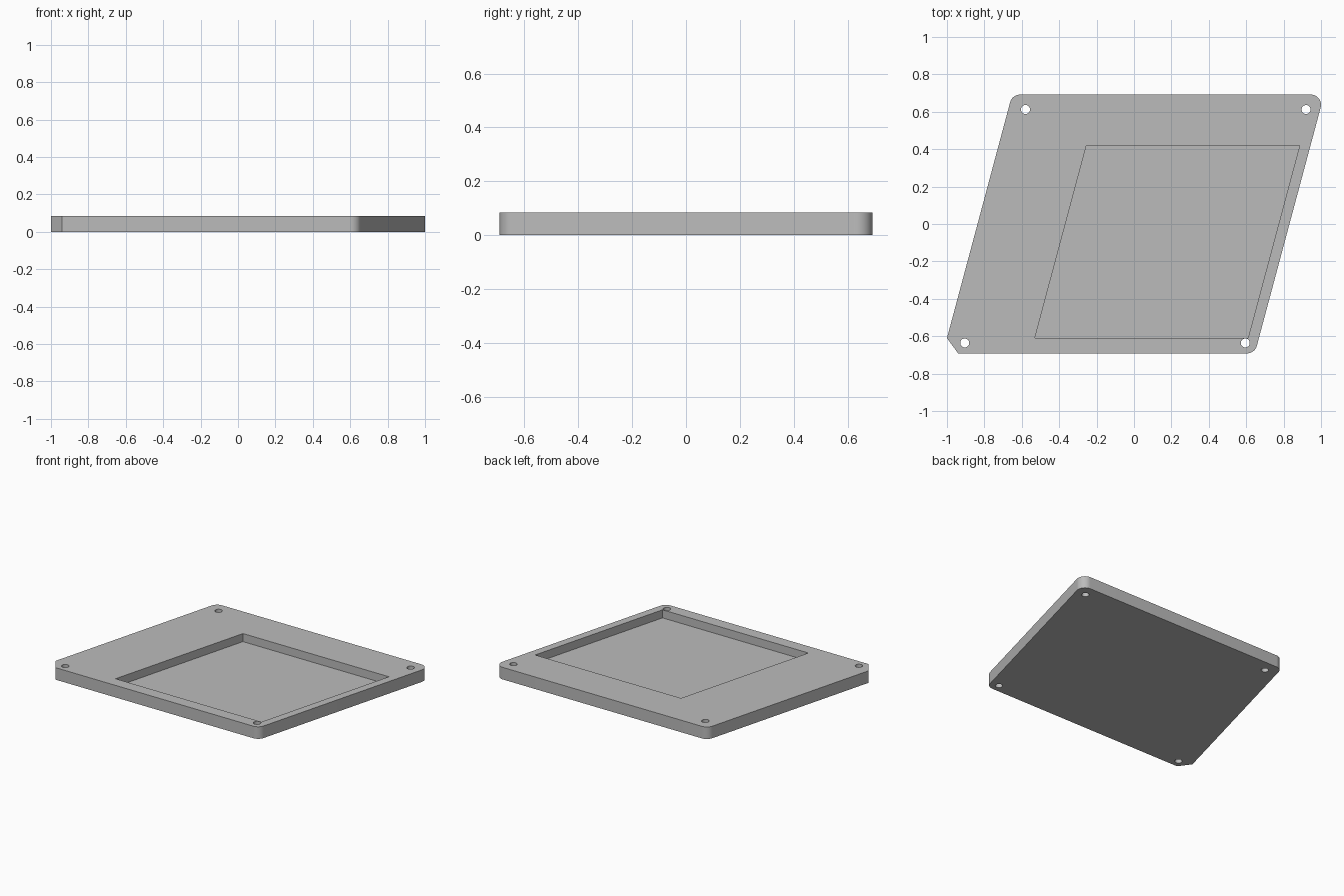
import bpy, bmesh, math
from mathutils import Vector

cube = bpy.data.objects.get("Cube")
if cube:
    bpy.data.objects.remove(cube, do_unlink=True)

THICK, FLOOR = 0.085, 0.028
SHEAR = math.tan(math.radians(15))
HALF_Y, RADIUS = 0.692, 0.055

grey = bpy.data.materials.new("plain grey")
grey.use_nodes = True
grey.diffuse_color = (0.5, 0.5, 0.5, 1)
grey.node_tree.nodes["Principled BSDF"].inputs["Base Color"].default_value = (0.5, 0.5, 0.5, 1)


def arc(cx, cy, r, start, end, steps):
    """Points along an arc, angles in degrees."""
    angles = [math.radians(start + (end - start) * i / steps) for i in range(steps + 1)]
    return [(cx + r * math.cos(a), cy + r * math.sin(a)) for a in angles]


def prism(name, outline, z0, z1):
    """Extrude a closed outline between two heights."""
    bm = bmesh.new()
    face = bm.faces.new([bm.verts.new((x, y, z0)) for x, y in outline])
    top = bmesh.ops.extrude_face_region(bm, geom=[face])["geom"]
    verts = [v for v in top if isinstance(v, bmesh.types.BMVert)]
    bmesh.ops.translate(bm, verts=verts, vec=Vector((0, 0, z1 - z0)))
    bmesh.ops.recalc_face_normals(bm, faces=bm.faces)
    mesh = bpy.data.meshes.new(name)
    bm.to_mesh(mesh)
    bm.free()
    mesh.materials.append(grey)
    obj = bpy.data.objects.new(name, mesh)
    bpy.context.collection.objects.link(obj)
    return obj


# Slanted plate: three rounded corners and one chamfered corner
cy = HALF_Y - RADIUS
right_x = 1 - RADIUS
outline = [(-1, -0.61), (-0.94, -HALF_Y)]
outline += arc(right_x - 2 * cy * SHEAR, -cy, RADIUS, -90, -15, 12)
outline += arc(right_x, cy, RADIUS, -15, 90, 16)
outline += arc(-0.609, cy, RADIUS, 90, 165, 12)
plate = prism("slanted_plate", outline, 0, THICK)

# Recessed pocket
low, high, left, width = -0.609, 0.419, -0.53, 1.14
shift = (high - low) * SHEAR
pocket = [(left, low), (left + width, low),
          (left + width + shift, high), (left + shift, high)]
cutters = [prism("pocket_cutter", pocket, FLOOR, THICK + 0.1)]

# Screw holes near the four corners
for x, y in [(-0.905, -0.636), (0.595, -0.636), (-0.58, 0.612), (0.92, 0.612)]:
    cutters.append(prism("hole_cutter", arc(x, y, 0.024, 0, 345, 23), -0.1, THICK + 0.1))

# Cut the pocket and holes, then discard the cutters
for cutter in cutters:
    cutter.hide_render = True
    mod = plate.modifiers.new(cutter.name, 'BOOLEAN')
    mod.operation = 'DIFFERENCE'
    mod.solver = 'EXACT'
    mod.object = cutter
bpy.context.view_layer.update()
graph = bpy.context.evaluated_depsgraph_get()
cut_mesh = bpy.data.meshes.new_from_object(plate.evaluated_get(graph))
plate.modifiers.clear()
plate.data = cut_mesh
for cutter in cutters:
    bpy.data.objects.remove(cutter, do_unlink=True)

# Smooth the rounded corners and hole walls, keep edges sharp
bpy.ops.object.select_all(action='DESELECT')
plate.select_set(True)
bpy.context.view_layer.objects.active = plate
bpy.ops.object.shade_smooth_by_angle(angle=math.radians(30))
